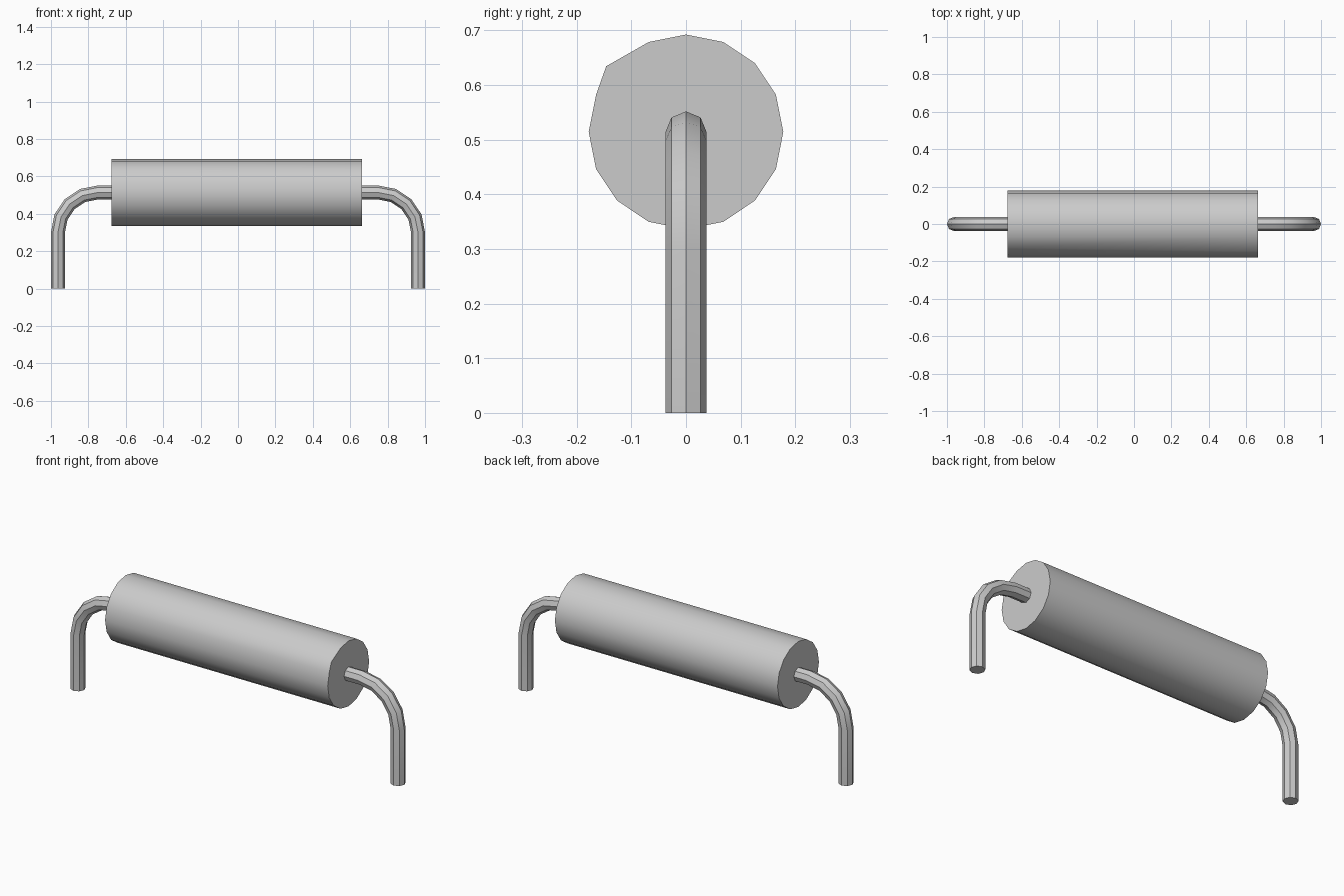
import bpy, bmesh, math
from mathutils import Vector

cube = bpy.data.objects.get("Cube")
if cube:
    bpy.data.objects.remove(cube, do_unlink=True)

AXIS_Z = 0.514       # height of the body axis
BODY_R = 0.178
LEAD_R = 0.0375
BEND_R = 0.2125
BODY_X = (-0.675, 0.664)

grey = bpy.data.materials.new("light_grey")
grey.use_nodes = True
colour = (0.6, 0.6, 0.6, 1)
grey.diffuse_color = colour
grey.node_tree.nodes["Principled BSDF"].inputs["Base Color"].default_value = colour


def sweep(name, path, normals, radius, sides):
    """Capped tube: one ring per path point, spanned by the normal and the y axis."""
    bm = bmesh.new()
    rings = []
    for p, n in zip(path, normals):
        ring = []
        for i in range(sides):
            a = math.tau * i / sides
            offset = Vector(n) * math.cos(a) + Vector((0, 1, 0)) * math.sin(a)
            ring.append(bm.verts.new(Vector(p) + offset * radius))
        rings.append(ring)
    for r0, r1 in zip(rings, rings[1:]):
        for i in range(sides):
            j = (i + 1) % sides
            bm.faces.new((r0[i], r0[j], r1[j], r1[i]))
    bm.faces.new(rings[0])
    bm.faces.new(rings[-1])
    bmesh.ops.recalc_face_normals(bm, faces=bm.faces)
    mesh = bpy.data.meshes.new(name)
    bm.to_mesh(mesh)
    bm.free()
    mesh.materials.append(grey)
    obj = bpy.data.objects.new(name, mesh)
    bpy.context.collection.objects.link(obj)
    bpy.ops.object.select_all(action='DESELECT')
    obj.select_set(True)
    bpy.context.view_layer.objects.active = obj
    bpy.ops.object.shade_smooth_by_angle(angle=math.radians(30))
    return obj


# Sixteen-sided body lying along x
body = sweep("body", [(x, 0, AXIS_Z) for x in BODY_X], [(0, 0, 1)] * 2, BODY_R, 16)

# Slightly displaced corner on the left end's rim
corner = Vector((BODY_X[1], -0.126, 0.640))
nearest = min(body.data.vertices, key=lambda v: (v.co - corner).length)
nearest.co = (BODY_X[1], -0.146, 0.634)

# Bent wire leads: out of the body, round a quarter bend, down to the ground
for side, name in ((1, "left_lead"), (-1, "right_lead")):
    leg_x = 1 - LEAD_R
    cx, cz = leg_x - BEND_R, AXIS_Z - BEND_R
    path = [(side * 0.65, 0, AXIS_Z)]
    normals = [(0, 0, 1)]
    for k in range(5):
        a = math.radians(90 - 22.5 * k)
        n = (side * math.cos(a), 0, math.sin(a))
        normals.append(n)
        path.append((side * cx + n[0] * BEND_R, 0, cz + n[2] * BEND_R))
    path.append((side * leg_x, 0, 0))
    normals.append((side, 0, 0))
    sweep(name, path, normals, LEAD_R, 8)
